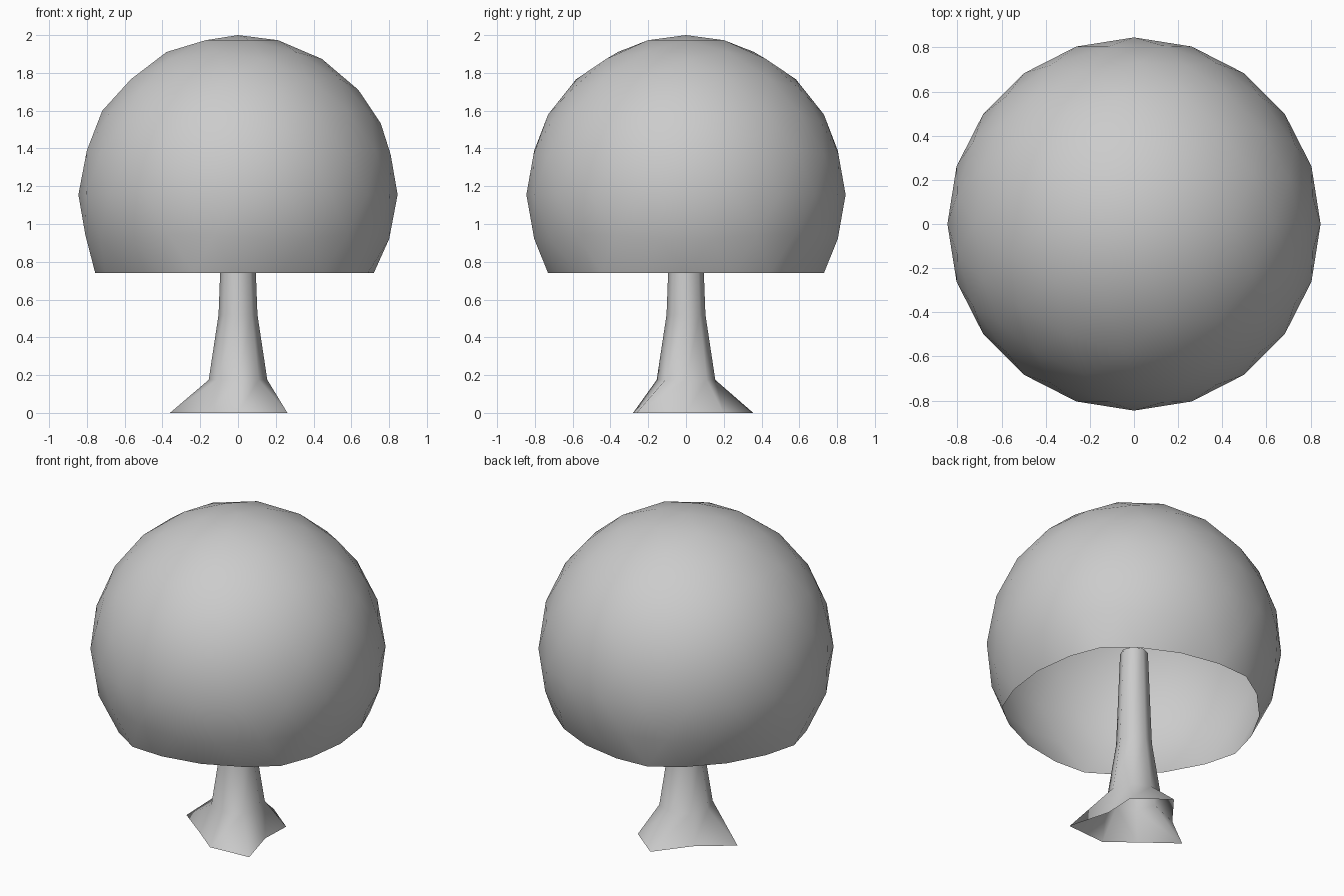
import bpy
import bmesh
from math import cos, sin, tau

cube = bpy.data.objects.get("Cube")
if cube:
    bpy.data.objects.remove(cube, do_unlink=True)

# Single plain grey used for the whole tree
grey = bpy.data.materials.new("plain_grey")
grey.use_nodes = True
colour = (0.6, 0.6, 0.6, 1.0)
grey.diffuse_color = colour
grey.node_tree.nodes["Principled BSDF"].inputs["Base Color"].default_value = colour


def finish(obj, name):
    obj.name = obj.data.name = name
    obj.data.materials.append(grey)
    obj.data.shade_smooth()


# Crown: low-poly ball, open underneath, with its rim levelled
RADIUS, CENTRE, RIM = 0.845, 1.155, 0.74
bpy.ops.mesh.primitive_ico_sphere_add(subdivisions=3, radius=RADIUS, location=(0, 0, 0))
crown = bpy.context.object
bm = bmesh.new()
bm.from_mesh(crown.data)
below = [v for v in bm.verts if v.co.z < -0.59 * RADIUS]
bmesh.ops.delete(bm, geom=below, context='VERTS')
for v in bm.verts:
    if v.co.z < -0.42 * RADIUS:
        v.co.z = RIM - CENTRE
    v.co.z += CENTRE
bm.to_mesh(crown.data)
bm.free()
finish(crown, "crown")

# Trunk: eight-sided tapering tube whose foot spreads into uneven roots
roots = [0.19, 0.28, 0.356, 0.22, 0.36, 0.22, 0.28, 0.37]
sides = len(roots)
rings = [(0.0, roots)] + [(z, [r] * sides) for z, r in
                          ((0.175, 0.155), (0.52, 0.103), (1.12, 0.08))]
bm = bmesh.new()
loops = [[bm.verts.new((r * cos(tau * i / sides), r * sin(tau * i / sides), z))
          for i, r in enumerate(radii)] for z, radii in rings]
for low, high in zip(loops, loops[1:]):
    for i in range(sides):
        j = (i + 1) % sides
        bm.faces.new((low[i], low[j], high[j], high[i]))
mesh = bpy.data.meshes.new("trunk")
bm.to_mesh(mesh)
bm.free()
trunk = bpy.data.objects.new("trunk", mesh)
bpy.context.collection.objects.link(trunk)
finish(trunk, "trunk")
